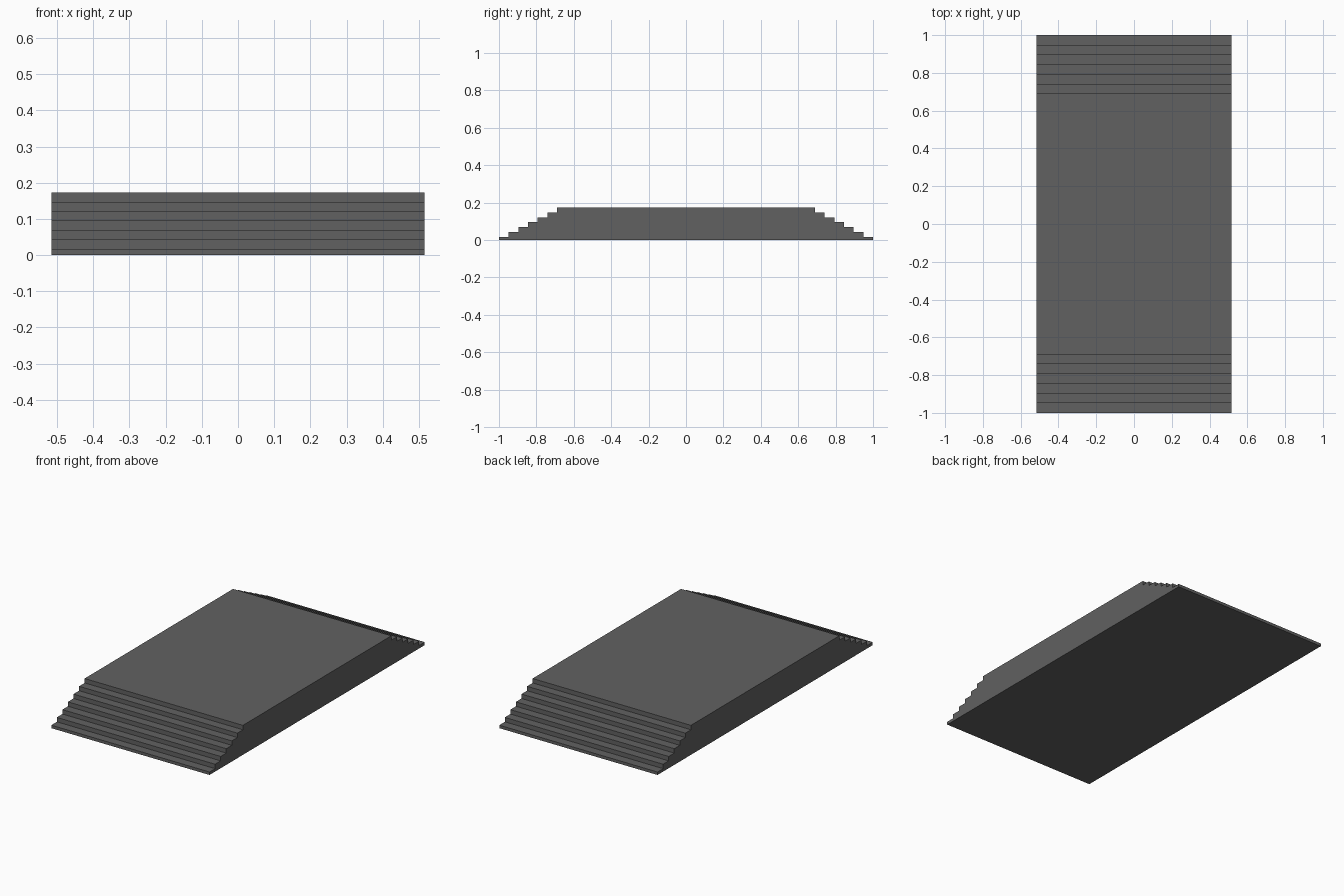
import bpy, bmesh

if "Cube" in bpy.data.objects:
    bpy.data.objects.remove(bpy.data.objects["Cube"])

HALF_WIDTH = 0.515
STEPS = 7
TREAD, RISE, FIRST_RISE = 0.0517, 0.026, 0.0175

# Stair profile of the +y side, from the ground edge up to the deck
side = [(1.0, 0.0)]
for i in range(STEPS):
    y, z = 1.0 - i * TREAD, FIRST_RISE + i * RISE
    if i:
        side.append((y, z - RISE))
    side.append((y, z))
# Mirror it for the -y side
profile = side + [(-y, z) for y, z in reversed(side)]

# Extrude the profile across the width
bm = bmesh.new()
face = bm.faces.new([bm.verts.new((-HALF_WIDTH, y, z)) for y, z in profile])
ext = bmesh.ops.extrude_face_region(bm, geom=[face], use_keep_orig=True)
moved = [g for g in ext["geom"] if isinstance(g, bmesh.types.BMVert)]
bmesh.ops.translate(bm, verts=moved, vec=(2 * HALF_WIDTH, 0, 0))
bmesh.ops.recalc_face_normals(bm, faces=bm.faces)

mesh = bpy.data.meshes.new("stepped_platform")
bm.to_mesh(mesh)
bm.free()
platform = bpy.data.objects.new("stepped_platform", mesh)
bpy.context.collection.objects.link(platform)

# Dark grey stone
stone = bpy.data.materials.new("dark_stone")
stone.diffuse_color = (0.12, 0.12, 0.12, 1)
stone.use_nodes = True
stone.node_tree.nodes["Principled BSDF"].inputs["Base Color"].default_value = stone.diffuse_color
mesh.materials.append(stone)
